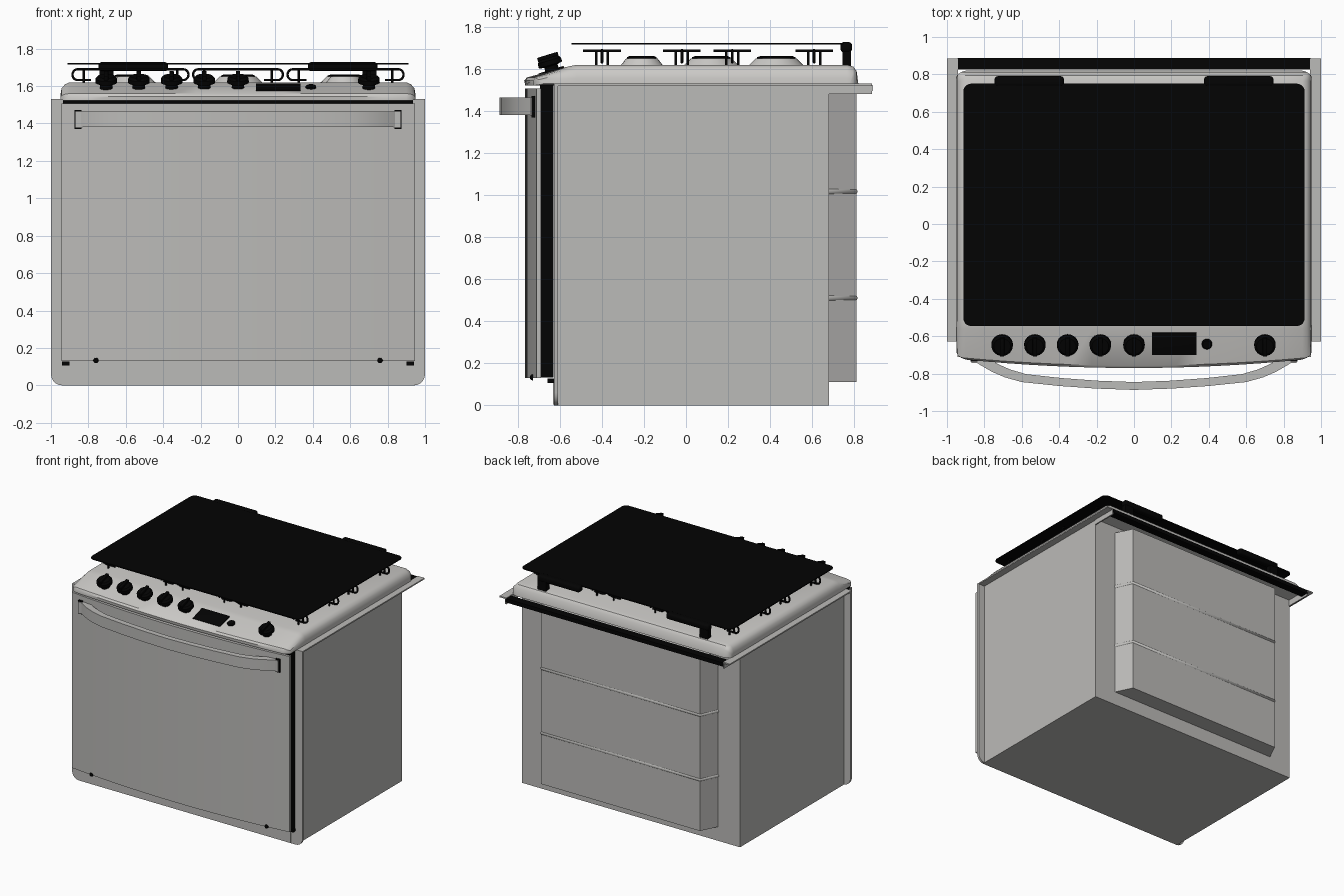
import bpy, bmesh, math
from mathutils import Vector, Matrix

old = bpy.data.objects.get("Cube")
if old:
    bpy.data.objects.remove(old)


def material(name, rgb):
    m = bpy.data.materials.new(name)
    m.use_nodes = True
    m.diffuse_color = (*rgb, 1)
    m.node_tree.nodes["Principled BSDF"].inputs["Base Color"].default_value = (*rgb, 1)
    return m


STEEL = material("steel grey", (0.5, 0.495, 0.48))
ENAMEL = material("light grey enamel", (0.6, 0.59, 0.57))
BLACK = material("black", (0.001, 0.001, 0.001))


def finish(name, bm, mat, smooth=True):
    bmesh.ops.recalc_face_normals(bm, faces=bm.faces)
    me = bpy.data.meshes.new(name)
    bm.to_mesh(me)
    bm.free()
    ob = bpy.data.objects.new(name, me)
    bpy.context.collection.objects.link(ob)
    me.materials.append(mat)
    if smooth:
        bpy.ops.object.select_all(action='DESELECT')
        ob.select_set(True)
        bpy.context.view_layer.objects.active = ob
        bpy.ops.object.shade_smooth_by_angle(angle=math.radians(35))
    return ob


def box(name, lo, hi, mat, bevel=0, tilt=0):
    lo, hi = Vector(lo), Vector(hi)
    bm = bmesh.new()
    bmesh.ops.create_cube(bm, size=1)
    bmesh.ops.scale(bm, vec=hi - lo, verts=bm.verts)
    if bevel:
        bmesh.ops.bevel(bm, geom=bm.edges[:], offset=bevel, segments=3, profile=0.5, affect='EDGES')
    m = Matrix.Translation((lo + hi) / 2) @ Matrix.Rotation(tilt, 4, 'X')
    bmesh.ops.transform(bm, matrix=m, verts=bm.verts)
    return finish(name, bm, mat, bevel > 0)


def side_box(name, s, x0, x1, y0, y1, z0, z1, mat, bevel=0):
    """Box given on the left side, placed on side s."""
    a, b = sorted((s * x0, s * x1))
    return box(name, (a, y0, z0), (b, y1, z1), mat, bevel)


def prism(name, pts, depth, mat):
    """Extrude a closed outline of 3D points along a vector."""
    bm = bmesh.new()
    f = bm.faces.new([bm.verts.new(p) for p in pts])
    ext = bmesh.ops.extrude_face_region(bm, geom=[f])
    bmesh.ops.translate(bm, vec=depth, verts=[v for v in ext["geom"] if isinstance(v, bmesh.types.BMVert)])
    return finish(name, bm, mat)


def lathe(name, profile, centre, mat, tilt=0, n=24):
    """Spin (radius, height) points about a tilted upright axis."""
    bm = bmesh.new()
    rings = [[bm.verts.new((r * math.cos(2 * math.pi * i / n), r * math.sin(2 * math.pi * i / n), z))
              for i in range(n)] for r, z in profile]
    for a, b in zip(rings, rings[1:]):
        for i in range(n):
            bm.faces.new((a[i], a[(i + 1) % n], b[(i + 1) % n], b[i]))
    bm.faces.new(rings[0])
    bm.faces.new(rings[-1])
    m = Matrix.Translation(centre) @ Matrix.Rotation(tilt, 4, 'X')
    bmesh.ops.transform(bm, matrix=m, verts=bm.verts)
    return finish(name, bm, mat)


def wire(name, paths, radius, mat):
    cu = bpy.data.curves.new(name, 'CURVE')
    cu.dimensions = '3D'
    cu.bevel_depth = radius
    cu.bevel_resolution = 1
    cu.use_fill_caps = True
    for path in paths:
        sp = cu.splines.new('POLY')
        sp.points.add(len(path) - 1)
        for p, co in zip(sp.points, path):
            p.co = (*co, 1)
    ob = bpy.data.objects.new(name, cu)
    bpy.context.collection.objects.link(ob)
    cu.materials.append(mat)
    return ob


def rounded(hx, z0, z1, r, y, corners="all"):
    """Outline in the front plane with rounded corners."""
    pts = []
    for k, (cx, cz) in enumerate(((hx, z1), (-hx, z1), (-hx, z0), (hx, z0))):
        if corners == "bottom" and k < 2:
            pts.append((cx, y, cz))
            continue
        mx, mz = cx - math.copysign(r, cx), (z1 - r if k < 2 else z0 + r)
        for i in range(6):
            a = math.pi / 2 * (k + i / 5)
            pts.append((mx + r * math.cos(a), y, mz + r * math.sin(a)))
    return pts


def bow(x):
    return 1 - (x / 0.95) ** 2


# Cabinet body, wider front frame with rounded lower corners, kick panel
box("body", (-0.945, -0.61, 0), (0.945, 0.68, 1.53), STEEL)
prism("front_frame", rounded(1, 0, 1.53, 0.06, -0.628, "bottom"), (0, 0.018, 0), STEEL)
box("kick_panel", (-0.9, -0.632, 0.003), (0.9, -0.628, 0.125), STEEL)

# Rear box with slanted sides and wrapped ribs
rear = [(-0.755, 0.68), (-0.69, 0.812), (0.69, 0.812), (0.755, 0.68)]
prism("rear_box", [(x, y, 0.11) for x, y in rear], (0, 0, 1.37), STEEL)
for z in (0.51, 1.017):
    wire("rear_rib", [[(x * 0.988, y - 0.012, z) for x, y in rear]], 0.02, STEEL)

# Thin side flanges, rear brackets and rear trim
for s in (-1, 1):
    side_box("side_flange", s, 0.94, 1, -0.61, 0.885, 1.52, 1.53, STEEL)
    side_box("rear_bracket", s, 0.94, 0.95, 0.68, 0.885, 1.48, 1.522, STEEL)
box("rear_trim", (-0.945, 0.825, 1.495), (0.945, 0.887, 1.525), BLACK)

# Door with bowed face and black cavity surround
xs = [0.945 * (i / 12 - 1) for i in range(25)]
front = [(x, -0.71 - 0.055 * bow(x), 0.13) for x in xs]
prism("door", front + [(0.945, -0.69, 0.13), (-0.945, -0.69, 0.13)], (0, 0, 1.378), STEEL)
box("door_surround", (-0.935, -0.695, 0.132), (0.935, -0.63, 1.53), BLACK)
for s in (-1, 1):
    side_box("door_hinge", s, 0.9, 0.94, -0.66, -0.628, 0.107, 0.127, BLACK)
    lathe("door_stop", [(0.015, 0), (0.013, 0.01), (0.006, 0.015)],
          (s * 0.76, -0.727, 0.133), BLACK, math.pi / 2, 12)

# Handle: flat band bent outwards, ends set on black-edged mounts
half = [(0.865, -0.725), (0.82, -0.755), (0.76, -0.79), (0.69, -0.82), (0.6, -0.845),
        (0.4, -0.866), (0.2, -0.88), (0, -0.887)]
outer = half + [(-x, y) for x, y in half[-2::-1]]
inner = [(x * 0.96, y + 0.042) for x, y in reversed(outer)]
prism("handle", [(x, y, 1.38) for x, y in outer + inner], (0, 0, 0.085), STEEL)
for s in (-1, 1):
    side_box("handle_mount_edge", s, 0.838, 0.874, -0.735, -0.715, 1.37, 1.472, BLACK)
    side_box("handle_mount", s, 0.832, 0.868, -0.742, -0.715, 1.378, 1.464, STEEL)

# Cooktop: a profile swept across x, dropping and pulling in at the sides
profile = [(-0.72, 1.522, 1), (-0.725, 1.545, 1), (-0.712, 1.56, 1), (-0.56, 1.612, 0), (-0.52, 1.62, 0),
           (0.765, 1.62, 0), (0.795, 1.612, 0), (0.812, 1.59, 0), (0.82, 1.53, 0)]
side = [(0.95, 0, 0.04), (0.949, 0.3, 0.033), (0.943, 0.65, 0.02), (0.925, 0.88, 0.008), (0.9, 1, 0)]
cols = [(-x, h, p) for x, h, p in side]
cols += [(0.9 * (i / 8 - 1), 1, 0) for i in range(1, 16)] + side[::-1]
bm = bmesh.new()
grid = []
for x, h, pull in cols:
    row = []
    for y, z, w in profile:
        yy = y - 0.045 * bow(x) * w
        row.append(bm.verts.new((x, min(max(yy, -0.72 - 0.05 * bow(x) + pull), 0.82 - pull), 1.53 + (z - 1.53) * h)))
    grid.append(row)
for a, b in zip(grid, grid[1:]):
    for i in range(len(profile) - 1):
        bm.faces.new((a[i], a[i + 1], b[i + 1], b[i]))
    bm.faces.new((a[-1], a[0], b[0], b[-1]))
finish("cooktop", bm, ENAMEL)

# Control panel: knobs, display and button on the sloped front
SLOPE = math.radians(17)
for x in (-0.705, -0.53, -0.355, -0.18, 0, 0.7):
    lathe("knob", [(0.034, 0), (0.032, 0.027), (0.058, 0.033), (0.057, 0.055), (0.045, 0.068)],
          (x, -0.635, 1.588), BLACK, SLOPE)
    box("knob_grip", (x - 0.012, -0.707, 1.638), (x + 0.012, -0.605, 1.668), BLACK, 0.004, SLOPE)
box("display", (0.095, -0.703, 1.587), (0.335, -0.578, 1.597), BLACK, 0.003, SLOPE)
lathe("button", [(0.028, 0), (0.028, 0.012), (0.022, 0.017)], (0.39, -0.64, 1.588), BLACK, SLOPE)

# Burners
burners = [(s * 0.57, y, r) for s in (-1, 1) for y, r in ((-0.21, 0.1), (0.43, 0.13))] + [(0, 0.12, 0.13)]
for x, y, r in burners:
    lathe("burner_base", [(r, 1.618), (r * 0.75, 1.65), (r * 0.5, 1.652)], (x, y, 0), ENAMEL)
    lathe("burner_cap", [(r * 0.7, 1.648), (r * 0.7, 1.656), (r * 0.6, 1.661)], (x, y, 0), BLACK)

# Wire pan supports: curled loops across, with top bars and legs
for cx, hw in ((-0.575, 0.31), (0, 0.24), (0.575, 0.31)):
    paths = []
    for y in (-0.4, -0.02, 0.22, 0.61):
        path = [(hw - 0.1, y, 1.632)] + rounded(hw, 1.632, 1.69, 0.028, y)[18:]
        path += rounded(hw, 1.632, 1.69, 0.028, y)[:18] + [(-hw + 0.1, y, 1.632)]
        paths.append([(cx + px, py, pz) for px, py, pz in path])
        for s in (-1, 1):
            bx = cx + s * (hw - 0.06)
            paths.append([(bx, y - 0.09, 1.686), (bx, y + 0.09, 1.686)])
            for dy in (-0.028, 0.028):
                paths.append([(bx, y + dy, 1.686), (bx, y + dy, 1.62)])
    wire("pan_support", paths, 0.007, BLACK)

# Glass lid with rear hinges
lid = [(x, z + 0.1, 1.716) for x, _, z in rounded(0.912, -0.645, 0.65, 0.04, 0)]
prism("glass_lid", lid, (0, 0, 0.008), BLACK)
for s in (-1, 1):
    side_box("lid_hinge", s, 0.375, 0.745, 0.735, 0.79, 1.68, 1.728, BLACK, 0.015)
    side_box("hinge_post", s, 0.665, 0.74, 0.745, 0.785, 1.61, 1.7, BLACK)
